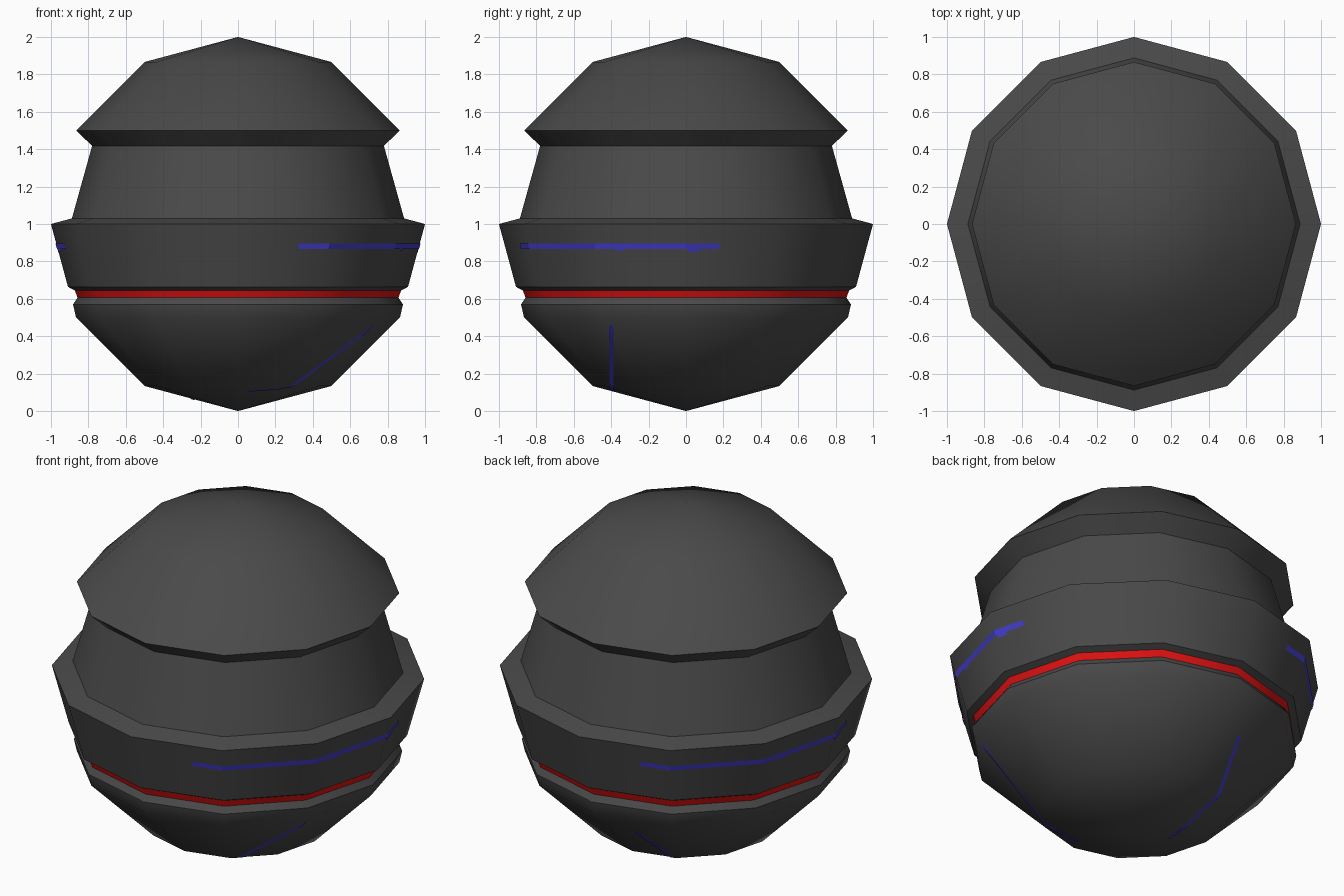
import bpy, bmesh, math

if "Cube" in bpy.data.objects:
    bpy.data.objects.remove(bpy.data.objects["Cube"])

SIDES = 12
STEP = math.radians(30)


def material(name, rgb):
    m = bpy.data.materials.new(name)
    m.diffuse_color = (*rgb, 1)
    m.use_nodes = True
    m.node_tree.nodes["Principled BSDF"].inputs["Base Color"].default_value = m.diffuse_color
    return m


GREY = material("dark_grey", (0.068, 0.068, 0.068))
RED = material("red", (0.75, 0.006, 0.006))
BLUE = material("blue", (0.055, 0.045, 0.58))


def finish(name, bm, mat, smooth=True):
    me = bpy.data.meshes.new(name)
    bm.to_mesh(me)
    bm.free()
    me.materials.append(mat)
    ob = bpy.data.objects.new(name, me)
    bpy.context.collection.objects.link(ob)
    if smooth:
        bpy.ops.object.select_all(action='DESELECT')
        ob.select_set(True)
        bpy.context.view_layer.objects.active = ob
        bpy.ops.object.shade_smooth_by_angle(angle=math.radians(40))
    return ob


def lathe(name, profile, mat):
    """Turn an (r, z) profile, listed from top to bottom, into a 12-sided shell."""
    bm = bmesh.new()
    rings = []
    for r, z in profile:
        n = SIDES if r > 0 else 1
        rings.append([bm.verts.new((r * math.cos(i * STEP), r * math.sin(i * STEP), z))
                      for i in range(n)])
    for a, b in zip(rings, rings[1:]):
        for i in range(SIDES):
            j = (i + 1) % SIDES
            if len(a) == 1:
                bm.faces.new((a[0], b[i], b[j]))
            elif len(b) == 1:
                bm.faces.new((a[i], b[0], a[j]))
            else:
                bm.faces.new((a[i], b[i], b[j], a[j]))
    return finish(name, bm, mat)


def ribbon(name, edge_a, edge_b):
    """Thin blue stripe between two matching lines of points."""
    bm = bmesh.new()
    a = [bm.verts.new(p) for p in edge_a]
    b = [bm.verts.new(p) for p in edge_b]
    for i in range(len(a) - 1):
        bm.faces.new((a[i], a[i + 1], b[i + 1], b[i]))
    return finish(name, bm, BLUE, False)


# Turned body
lathe("top_dome", [(0, 2), (0.5, 1.866), (0.866, 1.5), (0.78, 1.418)], GREY)
lathe("upper_band", [(0.78, 1.418), (0.888, 1.03)], GREY)
lathe("belt", [(0.888, 1.03), (1, 1), (0.909, 0.664), (0.872, 0.645)], GREY)
lathe("red_ring", [(0.872, 0.645), (0.858, 0.606)], RED)
lathe("bottom_bowl", [(0.858, 0.606), (0.882, 0.57), (0.866, 0.5), (0.5, 0.134), (0, 0)], GREY)


# Blue belt stripes, repeated on opposite sides
def belt_point(deg, z):
    r = 1 - 0.091 * (1 - z) / 0.336 + 0.004
    t = math.radians(deg)
    r *= math.cos(STEP / 2) / math.cos(t % STEP - STEP / 2)
    return (r * math.cos(t), r * math.sin(t), z)


def belt_stripe(name, degs, z0, z1):
    for side, turn in (("right", 0), ("left", 180)):
        ribbon(f"{name}_{side}", [belt_point(d + turn, z0) for d in degs],
               [belt_point(d + turn, z1) for d in degs])


belt_stripe("belt_stripe", (-70, -60, -30, 0, 11), 0.867, 0.897)
belt_stripe("stripe_notch_front", (-23.5, -20.5), 0.857, 0.867)
belt_stripe("stripe_notch_back", (0.6, 4.2), 0.85, 0.867)


# Blue lines on the bowl, projected from below
def bowl_point(x, y):
    t = math.atan2(y, x)
    r = math.hypot(x, y) * math.cos(t % STEP - STEP / 2) / math.cos(STEP / 2)
    z = r - 0.366 if r > 0.5 else r * 0.268
    return (x, y, z - 0.004)


def bowl_line(name, p, q, half=0.011, n=30):
    dx, dy = q[0] - p[0], q[1] - p[1]
    length = math.hypot(dx, dy)
    ox, oy = -dy / length * half, dx / length * half
    pts = [(p[0] + dx * i / n, p[1] + dy * i / n) for i in range(n + 1)]
    ribbon(name, [bowl_point(x + ox, y + oy) for x, y in pts],
           [bowl_point(x - ox, y - oy) for x, y in pts])


bowl_line("bowl_line_front", (0.06, -0.396), (0.72, -0.4))
bowl_line("bowl_line_back", (-0.245, 0.0), (-0.226, 0.43))
bowl_line("bowl_line_back_end", (-0.226, 0.43), (-0.16, 0.69))
